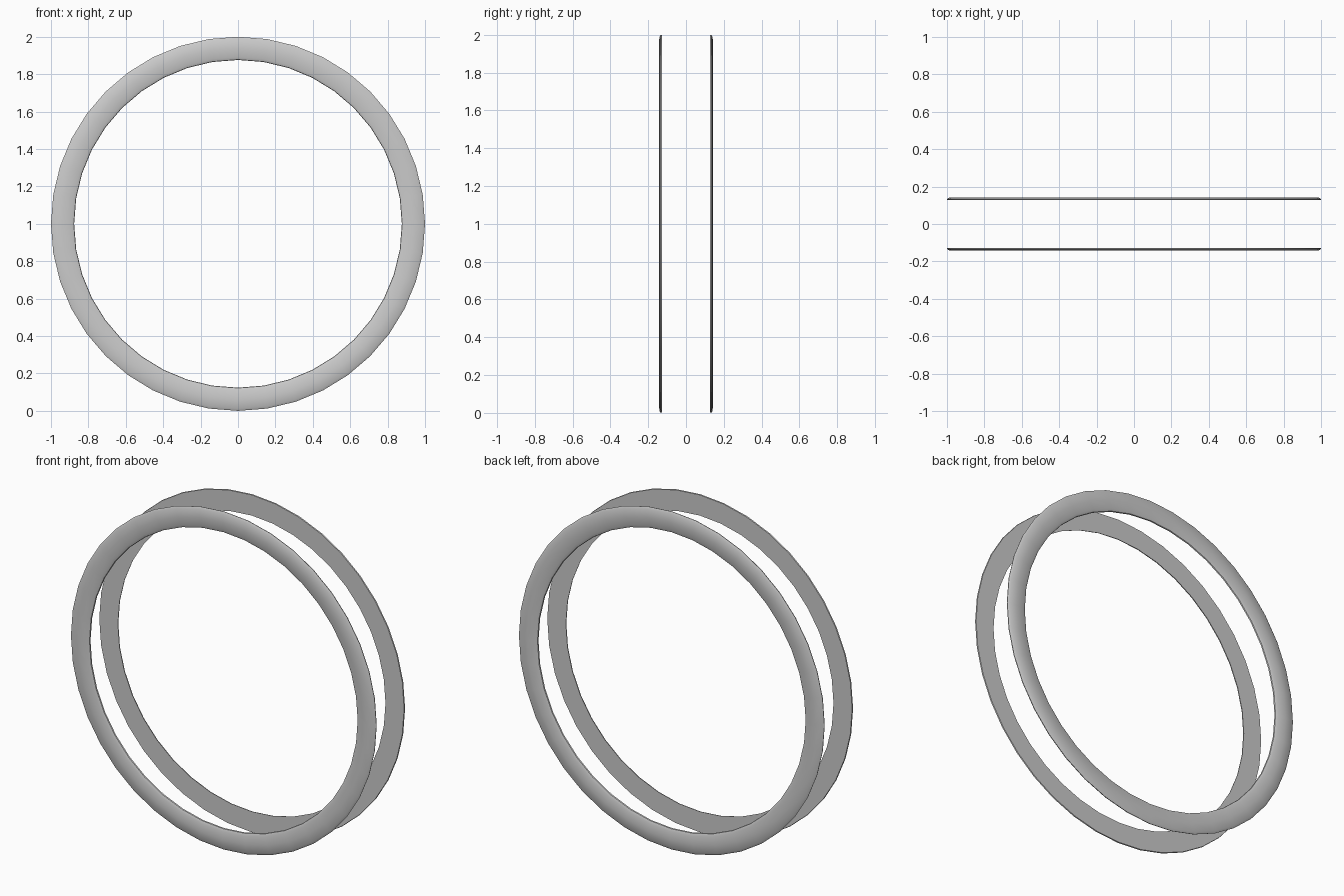
import bpy, bmesh
from math import cos, sin, pi

if "Cube" in bpy.data.objects:
    bpy.data.objects.remove(bpy.data.objects["Cube"])

SIDES = 40
# Ring cross-section (radius, distance from centre plane): flat inside, softly domed outside
PROFILE = [(0.876, 0.128), (0.998, 0.128), (1.0, 0.134), (0.988, 0.141),
           (0.94, 0.143), (0.892, 0.141), (0.878, 0.135)]


def ring(name, side):
    bm = bmesh.new()
    loops = []
    for i in range(SIDES):
        a = 2 * pi * i / SIDES
        loops.append([bm.verts.new((r * cos(a), side * y, 1 + r * sin(a)))
                      for r, y in PROFILE])
    n = len(PROFILE)
    for i in range(SIDES):
        p, q = loops[i], loops[(i + 1) % SIDES]
        for j in range(n):
            k = (j + 1) % n
            bm.faces.new((p[j], p[k], q[k], q[j]))
    bmesh.ops.recalc_face_normals(bm, faces=bm.faces)
    me = bpy.data.meshes.new(name)
    bm.to_mesh(me)
    bm.free()
    ob = bpy.data.objects.new(name, me)
    bpy.context.collection.objects.link(ob)
    bpy.ops.object.select_all(action='DESELECT')
    ob.select_set(True)
    bpy.context.view_layer.objects.active = ob
    bpy.ops.object.shade_smooth_by_angle(angle=0.6)


# Matching pair of thin rings
ring("front_ring", -1)
ring("back_ring", 1)
